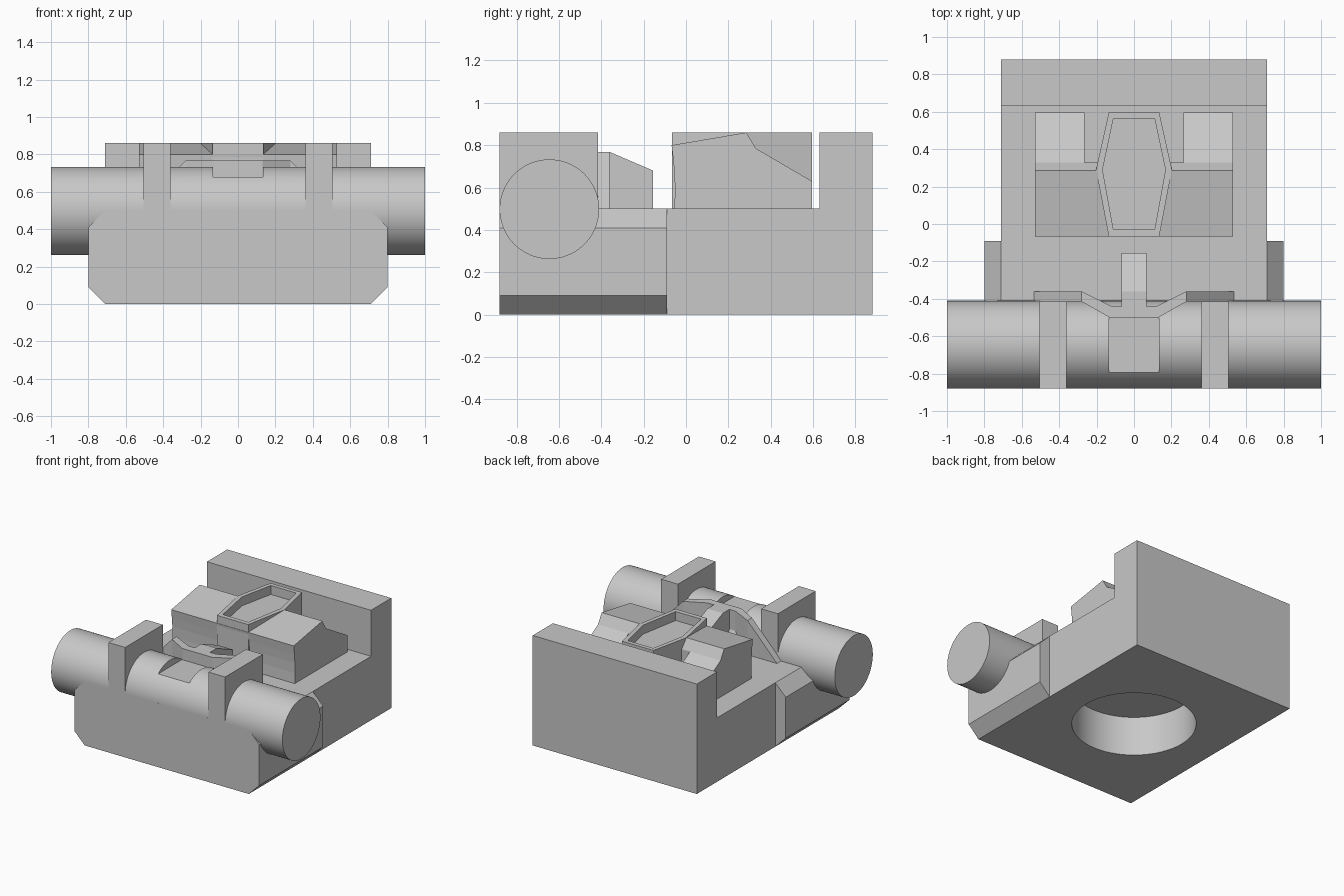
import bpy, bmesh, math
from mathutils import Vector

cube = bpy.data.objects.get("Cube")
if cube:
    bpy.data.objects.remove(cube, do_unlink=True)

grey = bpy.data.materials.new("Plain grey")
grey.use_nodes = True
grey.diffuse_color = (0.58, 0.58, 0.58, 1)
grey.node_tree.nodes["Principled BSDF"].inputs["Base Color"].default_value = (0.58, 0.58, 0.58, 1)


def add_object(name, bm):
    bmesh.ops.recalc_face_normals(bm, faces=bm.faces)
    mesh = bpy.data.meshes.new(name)
    bm.to_mesh(mesh)
    bm.free()
    mesh.materials.append(grey)
    obj = bpy.data.objects.new(name, mesh)
    bpy.context.collection.objects.link(obj)
    return obj


def prism(name, axis, points, start, end):
    """Extrude a 2D outline along an axis; points are the other two axes in order."""
    def place(p, t):
        co = list(p)
        co.insert("xyz".index(axis), t)
        return co
    bm = bmesh.new()
    face = bm.faces.new([bm.verts.new(place(p, start)) for p in points])
    ext = bmesh.ops.extrude_face_region(bm, geom=[face])
    shift = Vector(place((0, 0), end - start))
    verts = [g for g in ext["geom"] if isinstance(g, bmesh.types.BMVert)]
    bmesh.ops.translate(bm, verts=verts, vec=shift)
    return add_object(name, bm)


def box(name, x, y, z):
    return prism(name, "z", [(x[0], y[0]), (x[1], y[0]), (x[1], y[1]), (x[0], y[1])], *z)


def mirrored(points):
    """Close a half outline given on +x with its reflection."""
    return points + [(-x, v) for x, v in reversed(points)]


def rod(name, radius, length, center, along_x=False):
    bm = bmesh.new()
    bmesh.ops.create_cone(bm, cap_ends=True, segments=96, radius1=radius,
                          radius2=radius, depth=length)
    obj = add_object(name, bm)
    if along_x:
        obj.rotation_euler.y = math.pi / 2
    obj.location = center
    return obj


def carve(cutter, *targets):
    """Subtract the cutter from each target and remove it."""
    cutter.hide_render = True
    for obj in targets:
        mod = obj.modifiers.new("Cut", "BOOLEAN")
        mod.operation = "DIFFERENCE"
        mod.solver = "EXACT"
        mod.object = cutter
        bpy.context.view_layer.update()
        graph = bpy.context.evaluated_depsgraph_get()
        mesh = bpy.data.meshes.new_from_object(obj.evaluated_get(graph))
        obj.modifiers.clear()
        obj.data = mesh
    bpy.data.objects.remove(cutter, do_unlink=True)


# Body: rear base with upright wall, and wider chamfered front
rear_base = prism("rear_base_and_wall", "x",
                  [(-0.09, 0), (0.88, 0), (0.88, 0.86), (0.63, 0.86), (0.63, 0.5), (-0.09, 0.5)],
                  -0.71, 0.71)
front_base = prism("front_base", "y",
                   mirrored([(0.71, 0), (0.8, 0.09), (0.8, 0.41), (0.71, 0.5)]), -0.88, -0.09)
carve(rod("socket_cutter", 0.443, 0.62, (0, 0, 0)), rear_base, front_base)

# Cross bar with a flat notch on top
bar = rod("cross_bar", 0.235, 2, (0, -0.645, 0.498), True)
carve(box("notch_cutter", (-0.135, 0.135), (-0.95, -0.3), (0.68, 1)), bar)

# Clamps over the bar and sloping wings behind it
for side, s in (("left", 1), ("right", -1)):
    box(side + "_clamp", sorted((s * 0.36, s * 0.505)), (-0.88, -0.415), (0.4, 0.86))
    prism(side + "_wing", "y", [(s * 0.28, 0.5), (s * 0.535, 0.5), (s * 0.28, 0.768)],
          -0.415, -0.36)

# Bent centre plate and its fin
prism("centre_plate", "z",
      mirrored([(0.13, -0.5), (0.28, -0.415), (0.28, -0.36), (0.12, -0.44)]), 0.5, 0.768)
prism("centre_fin", "x",
      [(-0.46, 0.5), (-0.155, 0.5), (-0.155, 0.68), (-0.36, 0.768), (-0.46, 0.768)],
      -0.067, 0.067)

# Middle block with a slightly hollow front, and two rear ramps
block = prism("middle_block", "x",
              [(-0.055, 0.5), (-0.052, 0.58), (-0.054, 0.66), (-0.06, 0.73), (-0.068, 0.8),
               (0.285, 0.86), (0.33, 0.785), (0.33, 0.5)], -0.53, 0.53)
for side, s in (("left", 1), ("right", -1)):
    prism(side + "_ramp", "x", [(0.33, 0.5), (0.595, 0.5), (0.595, 0.63), (0.33, 0.785)],
          s * 0.265, s * 0.53)

# Raised six-sided tray
tray = prism("tray", "z", mirrored([(0.135, -0.066), (0.203, 0.29), (0.135, 0.595)]), 0.5, 0.86)
carve(prism("tray_cutter", "z", mirrored([(0.11, -0.03), (0.168, 0.29), (0.11, 0.563)]),
            0.79, 1), tray, block)

# Smooth the round surfaces and keep the edges sharp
for obj in bpy.context.selected_objects:
    obj.select_set(False)
for obj in (bar, rear_base, front_base):
    obj.select_set(True)
    bpy.context.view_layer.objects.active = obj
bpy.ops.object.shade_smooth_by_angle(angle=math.radians(30))
